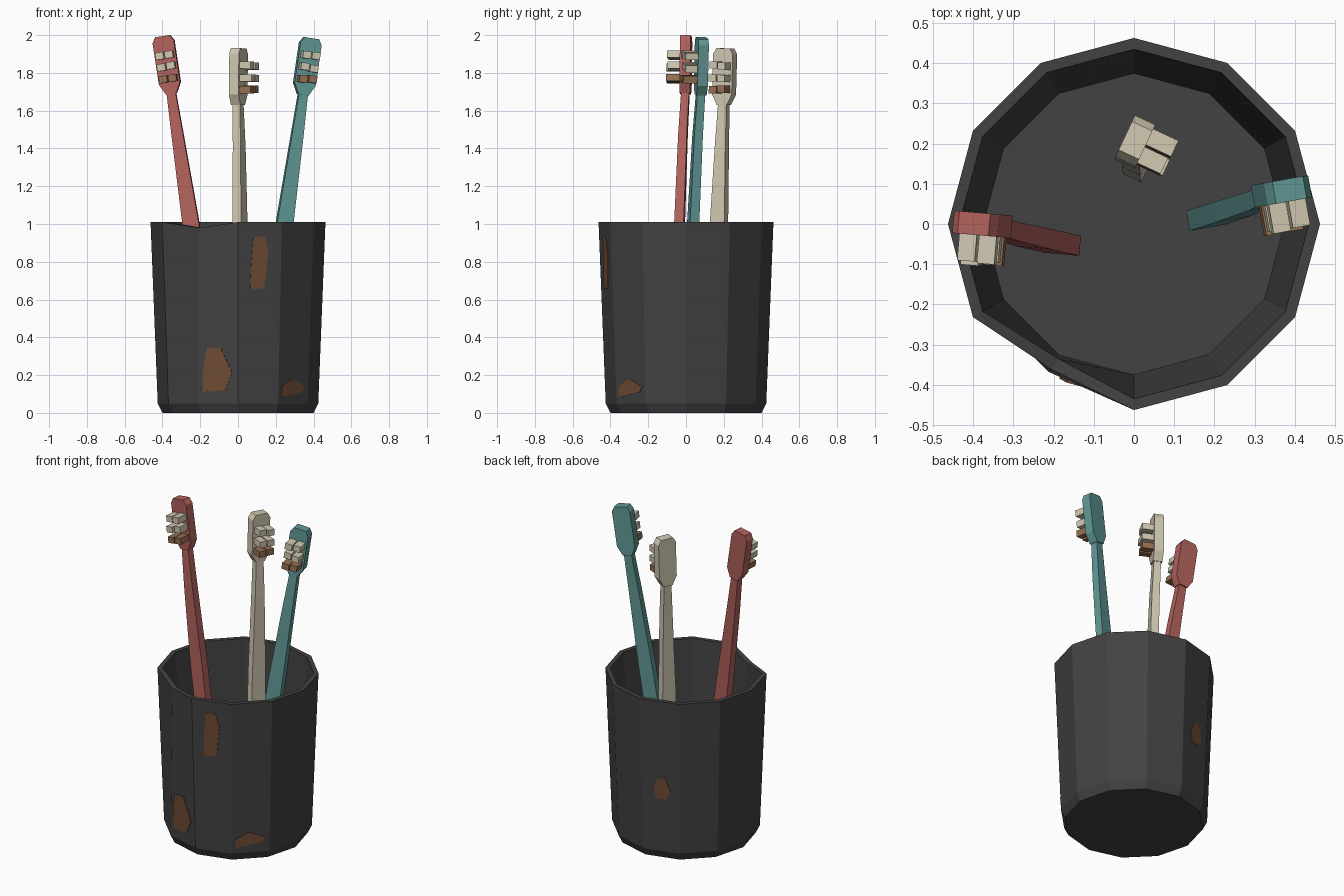
import bpy, bmesh, random
from math import sin, cos, radians
from mathutils import Matrix, Vector

random.seed(4)
if "Cube" in bpy.data.objects:
    bpy.data.objects.remove(bpy.data.objects["Cube"])


def material(name, rgb):
    linear = [((c / 255 + 0.055) / 1.055) ** 2.4 for c in rgb] + [1]
    m = bpy.data.materials.new(name)
    m.use_nodes = True
    m.diffuse_color = linear
    m.node_tree.nodes["Principled BSDF"].inputs["Base Color"].default_value = linear
    return m


charcoal = material("charcoal", (66, 66, 66))
rust = material("rust", (112, 76, 52))
red = material("faded red", (178, 98, 92))
teal = material("faded teal", (96, 152, 149))
cream = material("cream", (208, 200, 177))
tan = material("stained tan", (150, 113, 84))


def loft(name, rings, mat, matrix=Matrix()):
    """Join rings of points into a closed, flat-shaded solid."""
    bm = bmesh.new()
    loops = [[bm.verts.new(matrix @ Vector(p)) for p in ring] for ring in rings]
    n = len(loops[0])
    for a, b in zip(loops, loops[1:]):
        for i in range(n):
            j = (i + 1) % n
            bm.faces.new((a[i], a[j], b[j], b[i]))
    bm.faces.new(loops[0])
    bm.faces.new(loops[-1])
    bmesh.ops.recalc_face_normals(bm, faces=bm.faces)
    mesh = bpy.data.meshes.new(name)
    bm.to_mesh(mesh)
    bm.free()
    mesh.materials.append(mat)
    ob = bpy.data.objects.new(name, mesh)
    bpy.context.collection.objects.link(ob)
    return ob


def rect(hw, y, ht, z):
    return [(-hw, y - ht, z), (hw, y - ht, z), (hw, y + ht, z), (-hw, y + ht, z)]


# Cup: twelve-sided wall with a floor and a dent in the front rim
SIDES, DENT = 12, 8
profile = [(0.40, 0), (0.425, 0.05), (0.463, 1.01), (0.435, 1.01), (0.375, 0.06)]
rings = []
for r, z in profile:
    angles = [radians(i * 360 / SIDES) for i in range(SIDES)]
    rings.append([(r * cos(a), r * sin(a), z) for a in angles])
rings[2][DENT] = (-0.205, -0.362, 0.98)
rings[3][DENT] = (-0.187, -0.336, 0.98)
loft("cup", rings, charcoal)


# Rust patches: thin plates lying on the sides of the cup
def rust_patch(name, angle, outline):
    a = radians(angle)
    normal = Vector((cos(a), sin(a), 0))
    tangent = Vector((-sin(a), cos(a), 0))
    layers = []
    for lift in (-0.005, 0.003):
        ring = []
        for s, z in outline:
            apothem = (0.425 + (z - 0.05) * 0.0396) * cos(radians(15))
            ring.append(normal * (apothem + lift) + tangent * s + Vector((0, 0, z)))
        layers.append(ring)
    loft(name, layers, rust)


rust_patch("rust_patch_upper", 285, [(-.035, .93), (.027, .935), (.048, .85),
                                     (.027, .66), (-.05, .655), (-.045, .79)])
rust_patch("rust_patch_dent", 255, [(-.06, .34), (.018, .345), (.08, .21),
                                    (.039, .12), (-.08, .11), (-.08, .21)])
rust_patch("rust_patch_base", 315, [(-.088, .14), (-.01, .18), (.088, .14),
                                    (.067, .11), (-.074, .085), (-.088, .09)])
rust_patch("rust_patch_back", 105, [(-.015, .52), (.03, .52), (.06, .44),
                                    (.035, .385), (-.03, .385), (-.04, .45)])


# Toothbrush: the local origin is the neck, with the bristles facing -y
def toothbrush(name, mat, neck, yaw, tilt, head_length):
    place = (Matrix.Translation(neck) @ Matrix.Rotation(radians(yaw), 4, 'Z')
             @ Matrix.Rotation(radians(tilt), 4, 'Y'))
    # Handle widens and curves forward below the neck
    loft(name + "_handle", [rect(0.024, 0, 0.021, 0.01), rect(0.031, -0.01, 0.023, -0.22),
                            rect(0.044, -0.022, 0.025, -0.7),
                            rect(0.045, -0.032, 0.025, -1.17)], mat, place)
    # Head is a long octagon
    top = head_length
    half = [(0.028, 0), (0.057, 0.055), (0.057, top - 0.03), (0.039, top)]
    outline = half + [(-x, z) for x, z in reversed(half)]
    loft(name + "_head", [[(x, y, z) for x, z in outline] for y in (-0.028, 0.028)],
         mat, place)
    # Bristle tufts in three rows of two, the lowest row stained
    for row, z in enumerate((0.083, 0.145, 0.208)):
        for side, x in (("right", -0.025), ("left", 0.025)):
            tip = -0.098 + random.uniform(-0.007, 0.007)
            z2 = z + random.uniform(-0.004, 0.004)
            middle, depth = (tip - 0.025) / 2, (-0.025 - tip) / 2
            loft(f"{name}_bristles_{side}_{row + 1}",
                 [rect(0.022, middle, depth, -0.019), rect(0.022, middle, depth, 0.019)],
                 cream if row else tan, place @ Matrix.Translation((x, 0, z2)))


toothbrush("red_brush", red, (-0.352, -0.003, 1.69), -5, -8.7, 0.308)
toothbrush("teal_brush", teal, (0.343, 0.077, 1.685), 10, 8.5, 0.302)
toothbrush("cream_brush", cream, (0.0, 0.2, 1.63), 65, 1.7, 0.30)
